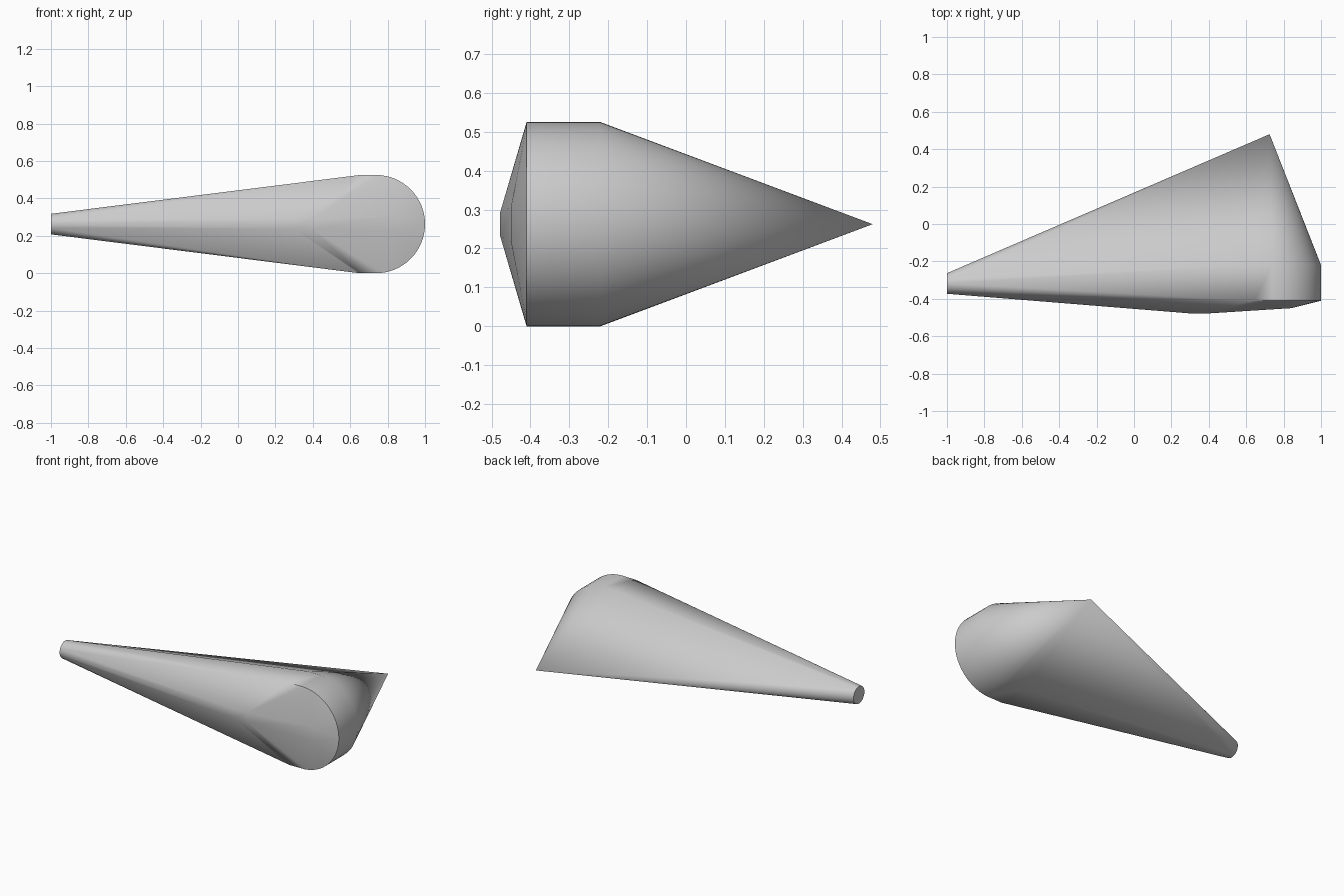
import bpy, bmesh, math

cube = bpy.data.objects.get("Cube")
if cube:
    bpy.data.objects.remove(cube)

MID = 0.2625  # height of the symmetry plane


def ring(radius, count, place):
    """Points of a circle, put into space by place(a, b)."""
    angles = [2 * math.pi * i / count for i in range(count)]
    return [place(radius * math.cos(t), radius * math.sin(t)) for t in angles]


points = []

# Small round tip
points += ring(0.055, 32, lambda a, b: (-1.0, -0.318 + a, MID + b))

# Thick round rim, slightly stretched towards the tip
for y in (-0.41, -0.22):
    points += ring(MID, 64, lambda a, b: (0.7375 + a if a > 0 else 0.65 + a * 0.3, y, MID + b))

# Pointed back
points.append((0.725, 0.48, MID))

# Shallow bulge on the front
for x, y, half in ((0.3, -0.478, 0.025), (0.4, -0.478, 0.03), (0.84, -0.45, 0.045)):
    points += [(x, y, MID - half), (x, y, MID + half)]

# Stretch one skin over all the sections
bm = bmesh.new()
for p in points:
    bm.verts.new(p)
bmesh.ops.convex_hull(bm, input=bm.verts[:])
bmesh.ops.delete(bm, geom=[v for v in bm.verts if not v.link_faces], context='VERTS')
bmesh.ops.dissolve_limit(bm, angle_limit=math.radians(0.2), verts=bm.verts[:], edges=bm.edges[:])
bmesh.ops.recalc_face_normals(bm, faces=bm.faces[:])
mesh = bpy.data.meshes.new("wedge_body")
bm.to_mesh(mesh)
bm.free()

# Plain grey finish
grey = bpy.data.materials.new("light grey")
grey.use_nodes = True
colour = (0.6, 0.6, 0.6, 1)
grey.diffuse_color = colour
grey.node_tree.nodes["Principled BSDF"].inputs["Base Color"].default_value = colour
mesh.materials.append(grey)

body = bpy.data.objects.new("wedge_body", mesh)
bpy.context.collection.objects.link(body)
bpy.ops.object.select_all(action='DESELECT')
body.select_set(True)
bpy.context.view_layer.objects.active = body
bpy.ops.object.shade_smooth_by_angle(angle=math.radians(30))
